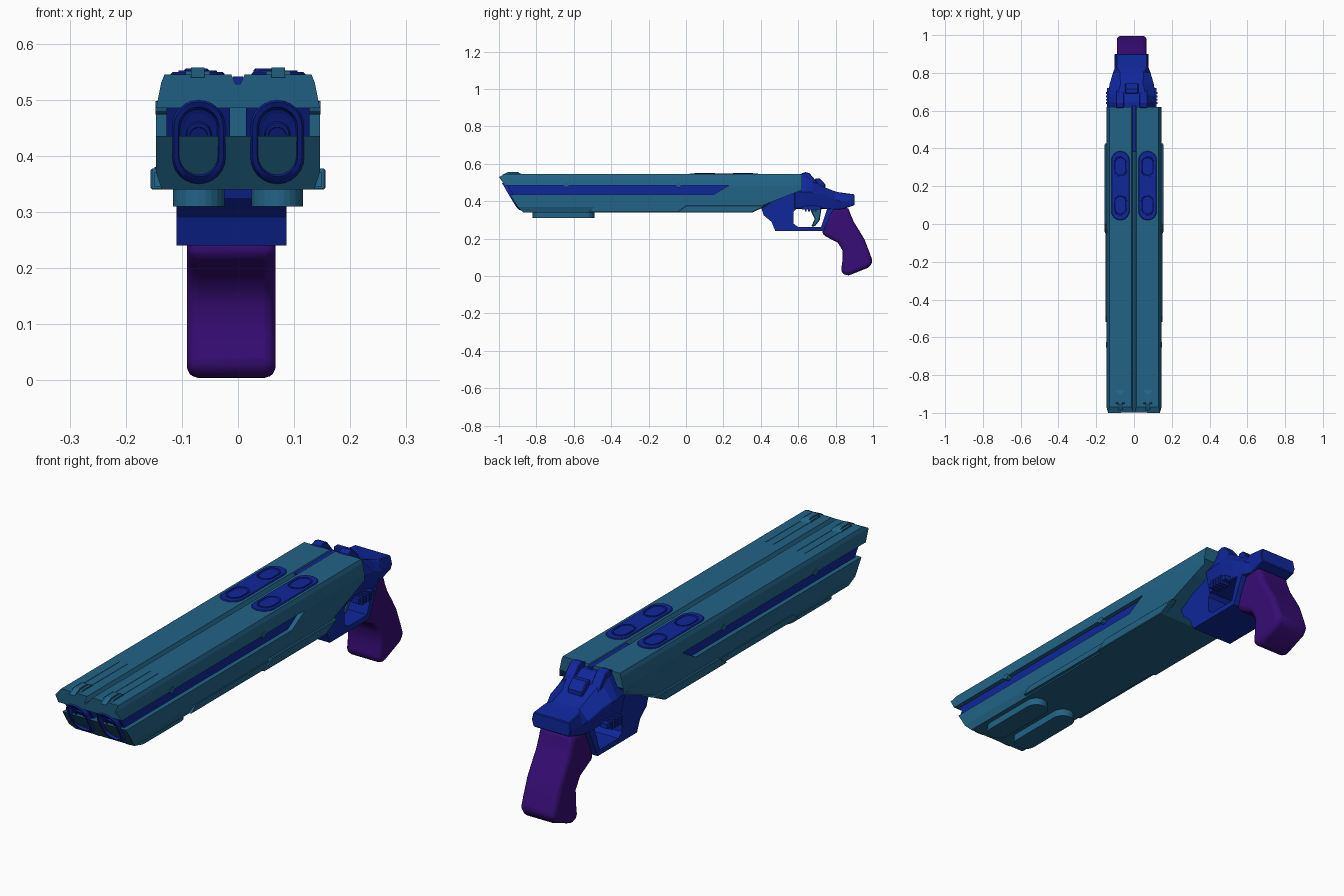
import bpy, bmesh, math

if "Cube" in bpy.data.objects:
    bpy.data.objects.remove(bpy.data.objects["Cube"])

def material(name, rgb):
    m = bpy.data.materials.new(name)
    m.diffuse_color = (*rgb, 1)
    m.use_nodes = True
    m.node_tree.nodes["Principled BSDF"].inputs["Base Color"].default_value = m.diffuse_color
    return m

TEAL = material("teal", (0.016, 0.125, 0.24))
BLUE = material("blue", (0.005, 0.02, 0.33))
PURPLE = material("purple", (0.038, 0.004, 0.18))
CX = -0.012  # frame and grip sit slightly left of the barrel centre line

def interp(table, v):
    if v <= table[0][0]:
        return table[0][1]
    for (a, fa), (b, fb) in zip(table, table[1:]):
        if v <= b:
            return fa + (fb - fa) * (v - a) / (b - a)
    return table[-1][1]

def loft(name, rings, mat, mirror=False, bevel=0, segments=1, smooth=False):
    """Skin a list of equal-length vertex rings and cap both ends."""
    bm = bmesh.new()
    loops = [[bm.verts.new(p) for p in r] for r in rings]
    n = len(loops[0])
    for a, b in zip(loops, loops[1:]):
        for i in range(n):
            bm.faces.new((a[i], a[(i + 1) % n], b[(i + 1) % n], b[i]))
    bm.faces.new(loops[0])
    bm.faces.new(loops[-1])
    bmesh.ops.recalc_face_normals(bm, faces=bm.faces)
    me = bpy.data.meshes.new(name)
    bm.to_mesh(me)
    bm.free()
    ob = bpy.data.objects.new(name, me)
    bpy.context.collection.objects.link(ob)
    me.materials.append(mat)
    if bevel:
        b = ob.modifiers.new("bevel", 'BEVEL')
        b.width, b.segments = bevel, segments
        b.limit_method, b.angle_limit = 'ANGLE', math.radians(50)
    if mirror:
        ob.modifiers.new("mirror", 'MIRROR')
    if smooth:
        bpy.context.view_layer.objects.active = ob
        ob.select_set(True)
        bpy.ops.object.shade_smooth_by_angle(angle=math.radians(35))
        ob.select_set(False)
    return ob

def slab(name, yz, x0, x1, mat, **kw):
    return loft(name, [[(x, y, z) for y, z in yz] for x in (x0, x1)], mat, **kw)

def rect(y0, y1, z0, z1):
    return [(y0, z0), (y1, z0), (y1, z1), (y0, z1)]

def stadium(hw, hl, n=12):
    """Capsule outline, long in its second coordinate."""
    pts = []
    for i in range(2 * n + 2):
        a = math.pi * (i if i <= n else i - 1) / n
        s = (hl - hw) * (1 if i <= n else -1)
        pts.append((hw * math.cos(a), hw * math.sin(a) + s))
    return pts

# Body ends: y position of the muzzle and the rear for each height
FRONT = [(.34, -.87), (.37, -.90), (.435, -.94), (.485, -.968), (.53, -1.0), (.545, -.97)]
BACK = [(.34, .355), (.37, .39), (.46, .62), (.545, .62)]

def body(name, xz, mat, front=FRONT, back=BACK, **kw):
    return loft(name, [[(x, interp(t, z), z) for x, z in xz] for t in (front, back)],
                mat, mirror=True, **kw)

# Twin-barrel shroud: upper, lower, and the solid part behind the side groove
body("upper_shroud", [(0, .485), (.146, .485), (.143, .50), (.137, .53), (.131, .545),
                      (.012, .545), (.004, .528), (0, .528)], TEAL)
body("lower_shroud", [(0, .34), (.136, .34), (.146, .37), (.146, .435), (0, .435)], TEAL)
body("rear_shroud", [(0, .435), (.146, .435), (.146, .46), (.146, .485), (0, .485)], TEAL,
     front=[(.435, .145), (.485, .23)])
body("groove_core", [(.014, .435), (.127, .435), (.127, .485), (.014, .485)], BLUE,
     front=[(.435, -.925), (.485, -.955)], back=[(.435, .3), (.485, .3)])
slab("centre_slot_end", rect(-.85, .2, .435, .485), -.015, .015, TEAL)
slab("top_centre_strip", rect(.38, .63, .52, .541), -.009, .009, BLUE)

# Flared lower side panels
slab("side_panel", [(-.05, .34), (.355, .34), (.43, .377), (.0, .377)], .13, .156, TEAL,
     mirror=True, bevel=.003)
slab("side_panel_front", [(-.52, .345), (0, .345), (0, .37), (-.49, .37)], .13, .150, TEAL,
     mirror=True)

# Round side studs at the top of the groove
for i, y in enumerate((-.64, -.04)):
    ring = [(y + .015 * math.cos(a * math.pi / 6), .486 + .012 * math.sin(a * math.pi / 6))
            for a in range(12)]
    slab(f"side_stud_{i}", ring, .12, .147, TEAL, mirror=True)

# Muzzles: stepped capsule tubes following the slope of the front
steps = [(.048, .075, .12), (.048, .075, .002), (.044, .071, -.008), (.036, .062, -.008),
         (.033, .058, .012), (.023, .037, .016), (.021, .034, .006), (.016, .026, .006),
         (.014, .023, .05)]
loft("muzzle", [[(.07 + x, interp(FRONT, .425 + z) + d, .425 + z) for x, z in stadium(hw, hh)]
                for hw, hh, d in steps], BLUE, mirror=True, smooth=True)

# Capsule-shaped plates on top, each with two ringed caps
def plate(name, cx, cy, profile, mat):
    return loft(name, [[(cx + x, cy + y, z) for x, y in stadium(hw, hl)]
                       for hw, hl, z in profile], mat, mirror=True)

plate("top_plate", .072, .203, [(.048, .183, .53), (.048, .183, .546), (.045, .18, .549)], BLUE)
for i, y in enumerate((.10, .305)):
    plate(f"plate_cap_{i}", .072, y, [(.035, .055, .545), (.034, .054, .552), (.030, .049, .552),
                                      (.028, .046, .5495)], BLUE)

# Front sights and their thin ribs
slab("front_sight", [(-.985, .54), (-.95, .557), (-.90, .557), (-.87, .54)], .06, .084, TEAL,
     mirror=True)
slab("sight_base", [(-.96, .54), (-.945, .551), (-.89, .551), (-.87, .54)], .05, .094, TEAL,
     mirror=True)
for i, x in enumerate((.052, .088)):
    slab(f"sight_rib_{i}", rect(-.88, -.65, .54, .5465), x, x + .003, TEAL, mirror=True)

# Capsule rails underneath the muzzle
plate("under_rail", .07, -.655, [(.046, .165, .345), (.046, .165, .31)], TEAL)

# Frame behind the barrels: (y, bottom z, middle z, top z, half widths at each)
stations = [(.58, .36, .45, .53, .10, .118, .085), (.645, .36, .45, .532, .10, .126, .085),
            (.68, .36, .45, .515, .10, .126, .075), (.74, .36, .44, .475, .10, .118, .06),
            (.80, .355, .41, .452, .09, .10, .062), (.825, .355, .40, .447, .08, .09, .08),
            (.90, .378, .405, .437, .082, .09, .082)]
loft("frame", [[(CX - wb, y, zb), (CX + wb, y, zb), (CX + wm, y, zm), (CX + wt, y, zt),
                (CX - wt, y, zt), (CX - wm, y, zm)]
               for y, zb, zm, zt, wb, wm, wt in stations], BLUE, bevel=.003)
for side in (-1, 1):
    x = CX + side * .062
    slab("frame_ear", [(.615, .50), (.615, .548), (.64, .556), (.66, .55), (.69, .515), (.71, .485)],
         x - .022, x + .022, BLUE, bevel=.003)
    # Serrated thumb ribs on each flank
    for i in range(4):
        y = .635 + .018 * i
        xs = CX + side * .115
        slab("flank_rib", rect(y, y + .01, .345, .38), xs - .022, xs + .022, BLUE)
    slab("flank_plate", rect(.62, .72, .355, .375), CX + side * .115 - .016,
         CX + side * .115 + .016, BLUE)
slab("hammer", [(.69, .48), (.69, .523), (.715, .523), (.745, .49), (.745, .465)],
     CX - .035, CX + .035, BLUE, bevel=.004)

# Trigger guard with open hole, and trigger
slab("trigger_guard", [(.40, .37), (.415, .325), (.457, .29), (.478, .24), (.735, .24), (.79, .36),
                       (.755, .36), (.722, .262), (.60, .262), (.575, .28), (.575, .345),
                       (.595, .365), (.62, .47)], CX - .098, CX + .098, BLUE)
slab("trigger", [(.66, .365), (.725, .365), (.715, .30), (.69, .267), (.67, .265), (.688, .305)],
     CX - .03, CX + .03, TEAL, bevel=.004)

# Curved grip
slab("grip", [(.783, .365), (.868, .37), (.878, .335), (.897, .29), (.925, .245), (.955, .195),
              (.98, .13), (1.0, .075), (.975, .045), (.863, .0), (.828, .02), (.836, .08),
              (.838, .135), (.812, .178), (.77, .20), (.725, .225), (.75, .30)],
     CX - .079, CX + .079, PURPLE, bevel=.02, segments=3, smooth=True)
